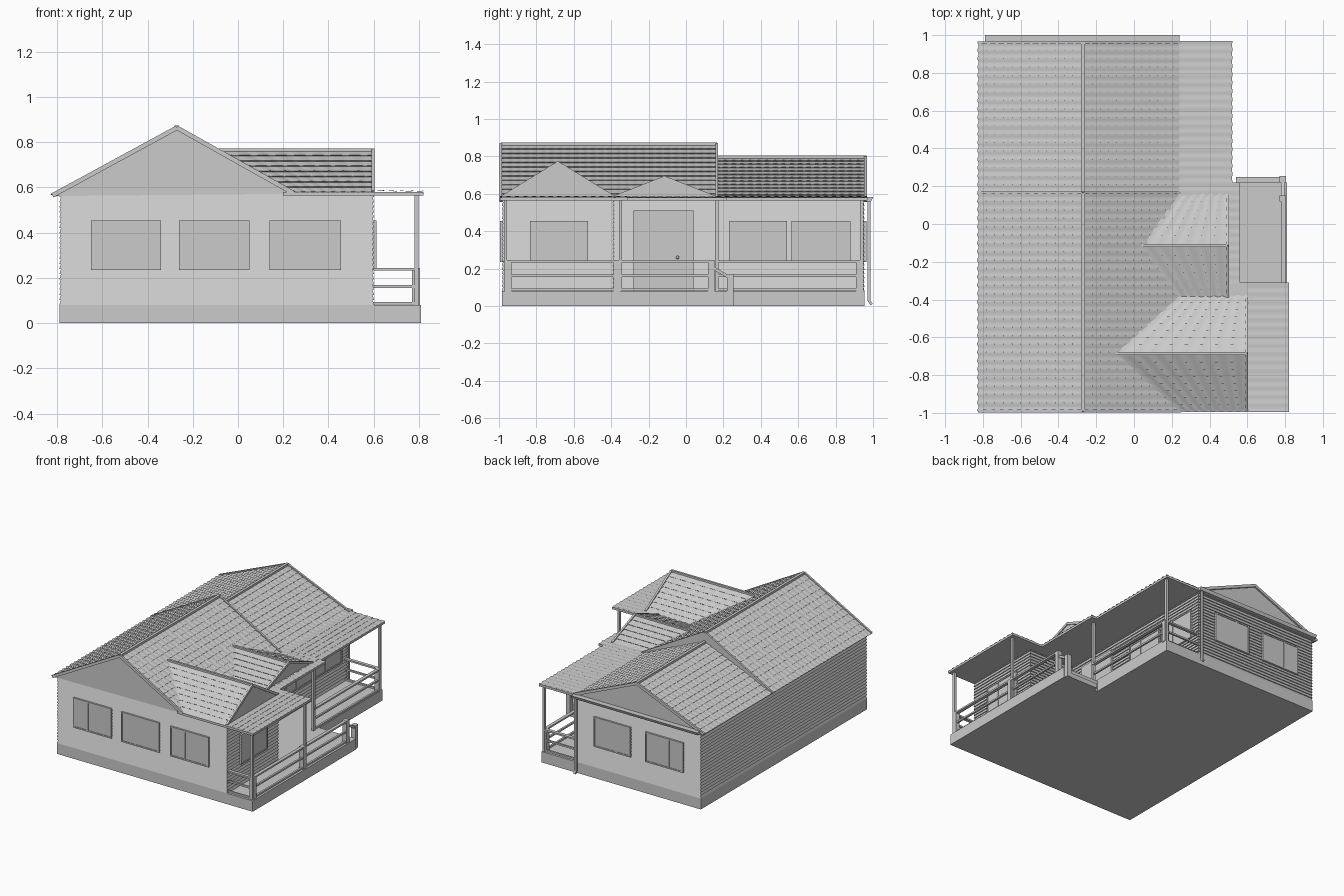
import bpy, bmesh, math
from mathutils import Vector as V

if "Cube" in bpy.data.objects:
    bpy.data.objects.remove(bpy.data.objects["Cube"])


def mesh(name, verts, faces):
    me = bpy.data.meshes.new(name)
    me.from_pydata([tuple(v) for v in verts], [], faces)
    bm = bmesh.new()
    bm.from_mesh(me)
    bmesh.ops.recalc_face_normals(bm, faces=bm.faces)
    bm.to_mesh(me)
    bm.free()
    ob = bpy.data.objects.new(name, me)
    bpy.context.collection.objects.link(ob)
    return ob


def prism(name, pts, axis, a, b):
    """Extrude a 2D outline along an axis from a to b."""
    def at(p, d):
        return {'x': (d, p[0], p[1]), 'y': (p[0], d, p[1]), 'z': (p[0], p[1], d)}[axis]
    n = len(pts)
    v = [at(p, a) for p in pts] + [at(p, b) for p in pts]
    f = [list(range(n)), list(range(n, 2 * n))]
    f += [[i, (i + 1) % n, (i + 1) % n + n, i + n] for i in range(n)]
    return mesh(name, v, f)


def box(name, x0, x1, y0, y1, z0, z1):
    return prism(name, [(x0, y0), (x1, y0), (x1, y1), (x0, y1)], 'z', z0, z1)


def beam(name, p, q, w, h):
    """Bar from p to q, w wide and h deep."""
    p, q = V(p), V(q)
    rot = (q - p).to_track_quat('Z', 'Y')
    L = (q - p).length
    v = [p + rot @ V((sx * w / 2, sy * h / 2, z)) for z in (0, L)
         for sx, sy in ((-1, -1), (1, -1), (1, 1), (-1, 1))]
    f = [[0, 1, 2, 3], [4, 5, 6, 7]] + [[i, (i + 1) % 4, (i + 1) % 4 + 4, i + 4] for i in range(4)]
    return mesh(name, v, f)


def tiles(name, e0, e1, r0, r1, rows, h=.011):
    """Wavy overlapping tile courses between an eave edge and a ridge edge."""
    e0, e1, r0, r1 = map(V, (e0, e1, r0, r1))
    n = (e1 - e0).cross(r0 - e0).normalized()
    n = n if n.z > 0 else -n
    cols = max(6, round((e1 - e0).length / .045)) * 6
    v = []
    for i in range(rows):
        for k in (0, 1):
            for j in range(cols + 1):
                wave = .5 + .5 * math.cos(j * math.pi / 3)
                t = (i + k) / rows - (0 if k else .12 * wave / rows)
                s = j / cols
                p = e0.lerp(e1, s).lerp(r0.lerp(r1, s), t)
                v.append(p + n * (.002 if k else h * (.55 + .45 * wave)))
    c = cols + 1
    f = [[r * c + j, r * c + j + 1, r * c + c + j + 1, r * c + c + j]
         for r in range(2 * rows - 1) for j in range(cols)]
    ob = mesh(name, v, f)
    if sum(p.normal.z for p in ob.data.polygons) < 0:
        ob.data.flip_normals()
    return ob


def window(name, axis, d, out, a0, a1, z0=.235, z1=.455, split=.38):
    """Framed window on a wall at depth d facing out (+1/-1) along the axis."""
    def part(nm, u0, u1, w0, w1, t):
        lo, hi = sorted((d - out * .01, d + out * t))
        if axis == 'y':
            box(nm, u0, u1, lo, hi, w0, w1)
        else:
            box(nm, lo, hi, u0, u1, w0, w1)
    f, m = .01, a0 + (a1 - a0) * split
    part(name + "_glass", a0, a1, z0, z1, .008)
    for u in ((a0, a0 + f), (a1 - f, a1), (m - f / 2, m + f / 2)):
        part(name + "_stile", *u, z0, z1, .012)
    for w in ((z0, z0 + f), (z1 - f, z1)):
        part(name + "_rail", a0, a1, *w, .012)


# Foundation and deck
prism("foundation", [(-.79, -.985), (.81, -.985), (.81, .22), (.51, .22), (.51, .955), (-.79, .955)],
      'z', 0, .08)

# Clapboard walls: sawtooth rings around the footprint
foot = [(-.783, -.978, -1, -1), (.595, -.978, 1, -1), (.595, -.39, 1, 1),
        (.22, -.39, 1, 1), (.22, .948, 1, 1), (-.783, .948, -1, 1)]
rows, verts = 22, []
for i in range(rows):
    for k, o in ((0, .007), (1, 0)):
        verts += [(x + sx * o, y + sy * o, .08 + .5 * (i + k) / rows) for x, y, sx, sy in foot]
faces = [[r * 6 + j, r * 6 + (j + 1) % 6, r * 6 + 6 + (j + 1) % 6, r * 6 + 6 + j]
         for r in range(2 * rows - 1) for j in range(6)]
mesh("clapboard_walls", verts, faces + [list(range(6)), list(range(len(verts) - 6, len(verts)))])

# Windows and door
for i, (a, b) in enumerate(((-.65, -.34), (-.26, .05), (.14, .455))):
    window(f"front_window_{i}", 'y', -.983, -1, a, b)
for i, (a, b) in enumerate(((-.65, -.34), (-.22, .08))):
    window(f"back_window_{i}", 'y', .953, 1, a, b)
window("bay_window", 'x', .6, 1, -.835, -.525)
for i, (a, b) in enumerate(((.23, .54), (.565, .88))):
    window(f"porch_window_{i}", 'x', .225, 1, a, b)
box("door", .2, .237, -.28, .04, .08, .51)
bpy.ops.mesh.primitive_uv_sphere_add(segments=12, ring_count=8, radius=.009, location=(.245, -.045, .26))
bpy.context.object.name = "door_knob"
bpy.ops.object.shade_smooth_by_angle()

# Main roofs: tall front section and lower back section
RX = -.27
for nm, y0, y1, top, y_face in (("front_roof", -.99, .165, .86, -.985), ("back_roof", .165, .965, .79, .955)):
    a, b = (y_face, y1) if nm == "front_roof" else (y0, y_face)
    prism(nm + "_gable", [(-.815, .562), (RX, top), (.24, .572)], 'y', a, b)
    tiles(nm + "_left_tiles", (-.82, y0, .562), (-.82, y1, .562), (RX, y0, top), (RX, y1, top), 12)
    tiles(nm + "_right_tiles", (.245, y0, .572), (.245, y1, .572), (RX, y0, top), (RX, y1, top), 12)
    beam(nm + "_ridge_cap", (RX, y0, top + .006), (RX, y1, top + .006), .02, .016)
    for y in ((y0, y1) if nm == "front_roof" else (y1 - .005,)):
        beam(nm + "_rake_left", (-.82, y, .565), (RX, y, top + .004), .014, .02)
        beam(nm + "_rake_right", (.245, y, .575), (RX, y, top + .004), .014, .02)

# Cross gables over the bay and the entry
for nm, x1, y0, y1, top, xin in (("bay_gable", .597, -.985, -.385, .76, -.095),
                                 ("entry_gable", .495, -.385, .155, .682, .04)):
    m = (y0 + y1) / 2
    v = [(x1, y0, .575), (x1, y1, .575), (x1, m, top), (.24, y0, .575), (.24, y1, .575), (xin, m, top)]
    mesh(nm, v, [[0, 1, 2], [0, 2, 5, 3], [1, 4, 5, 2], [0, 3, 4, 1], [3, 5, 4]])
    n = 8 if nm == "bay_gable" else 6
    for side, y in (("front", y0), ("back", y1)):
        tiles(f"{nm}_{side}_tiles", (x1, y, .575), (.24, y, .575), (x1, m, top), (xin, m, top), n)
        beam(f"{nm}_{side}_rake", (x1, y, .58), (x1, m, top + .004), .014, .018)
    beam(nm + "_ridge_cap", (x1, m, top + .005), (xin, m, top + .005), .016, .014)

# Flat porch roof with shallow tiles
prism("porch_roof", [(.2, -.995), (.82, -.995), (.82, -.31), (.56, -.31), (.56, .22),
                     (.52, .22), (.52, .97), (.2, .97)], 'z', .565, .581)
for nm, x0, x1, y0, y1, n in (("front", .6, .815, -.995, -.315, 5), ("entry", .24, .555, -.315, .22, 6),
                              ("back", .24, .517, .22, .968, 6)):
    tiles(f"porch_{nm}_tiles", (x1, y0, .579), (x1, y1, .579), (x0, y0, .582), (x0, y1, .582), n, .007)

# Porch posts and newels
for x, y in ((.79, -.965), (.79, -.35), (.5, .165), (.5, .94)):
    box("porch_post", x - .009, x + .009, y - .009, y + .009, .08, .57)
for x, y, z0, z1 in ((.787, -.95, .08, .245), (.787, -.37, .08, .245), (.787, .135, .035, .245),
                     (.787, .237, 0, .172), (.497, .925, .08, .245)):
    box("newel_post", x - .017, x + .017, y - .017, y + .017, z0, z1)
box("entry_step", .54, .8, .22, .25, 0, .035)
beam("step_handrail", (.787, .135, .21), (.787, .237, .15), .018, .016)

# Railings: three rails per run
for p, q in (((.6, -.965), (.79, -.965)), ((.79, -.965), (.79, .135)),
             ((.5, .165), (.5, .94)), ((.22, .935), (.5, .935))):
    for z, w in ((.238, .024), (.162, .014), (.088, .014)):
        beam("porch_rail", (*p, z), (*q, z), w, .012)

# Back gutter and downspout
prism("back_gutter", [(.96, .582), (.96, .56), (.99, .56), (1, .582)], 'x', -.79, .24)
beam("downspout", (.215, .978, .03), (.215, .978, .565), .016, .016)
beam("downspout_foot", (.215, .974, .036), (.215, .992, .008), .016, .014)
